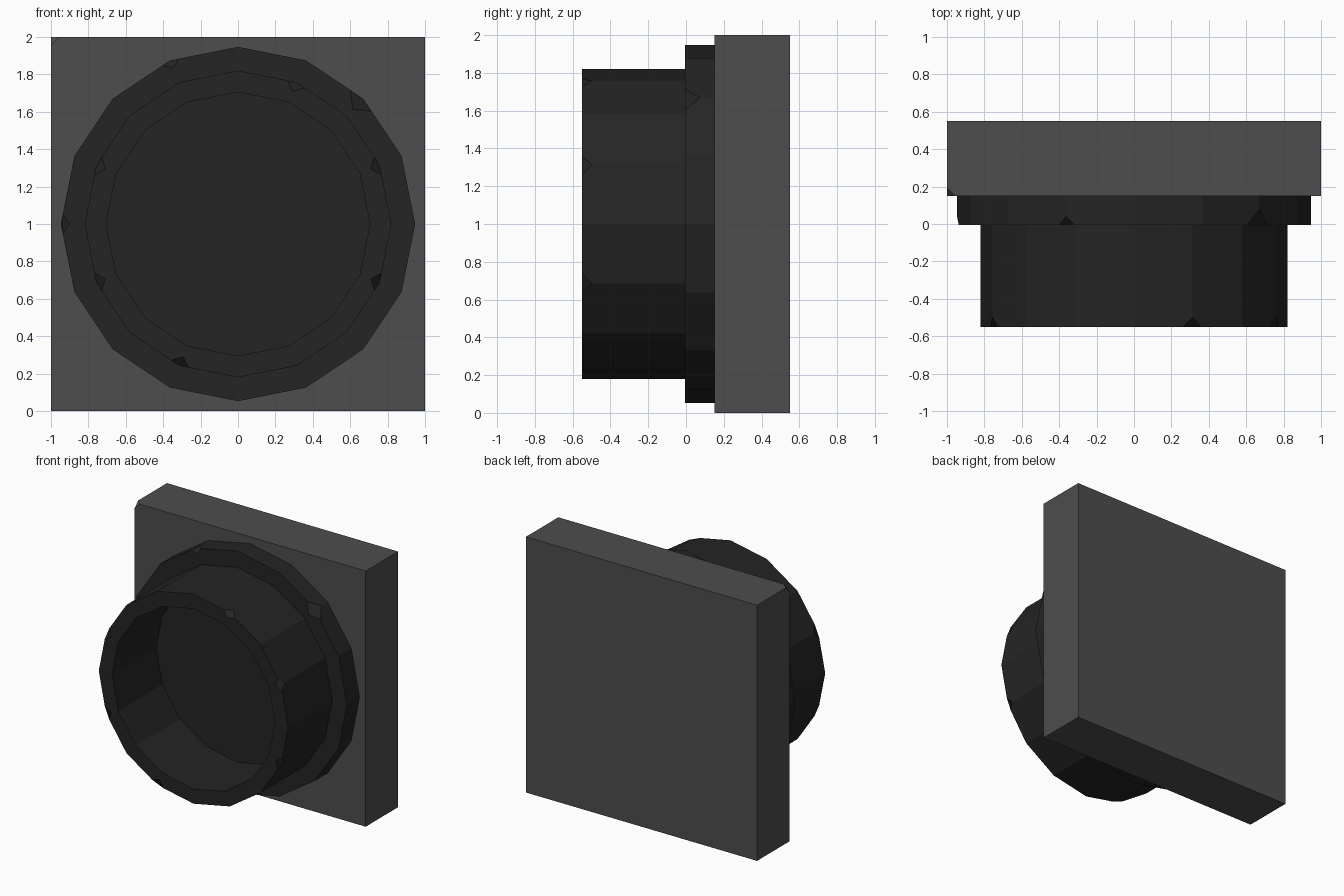
import bpy, bmesh, math
from mathutils import Vector

if "Cube" in bpy.data.objects:
    bpy.data.objects.remove(bpy.data.objects["Cube"])

SIDES = 16


def material(name, v):
    m = bpy.data.materials.new(name)
    m.diffuse_color = (v, v, v, 1)
    m.use_nodes = True
    m.node_tree.nodes["Principled BSDF"].inputs["Base Color"].default_value = m.diffuse_color
    return m


def finish(bm, name, mat):
    bmesh.ops.recalc_face_normals(bm, faces=bm.faces[:])
    me = bpy.data.meshes.new(name)
    bm.to_mesh(me)
    bm.free()
    ob = bpy.data.objects.new(name, me)
    bpy.context.collection.objects.link(ob)
    me.materials.append(mat)
    return ob


def on_ring(r, y, deg):
    a = math.radians(deg)
    return Vector((r * math.cos(a), y, 1 + r * math.sin(a)))


def lathe(profile, closed):
    """Spin (radius, y) points around the y axis; closed loop or capped ends."""
    bm = bmesh.new()
    rings = [[bm.verts.new(on_ring(r, y, 360 * i / SIDES)) for i in range(SIDES)]
             for r, y in profile]
    pairs = list(zip(rings, rings[1:]))
    if closed:
        pairs.append((rings[-1], rings[0]))
    else:
        bm.faces.new(rings[0])
        bm.faces.new(rings[-1])
    for a, b in pairs:
        for i in range(SIDES):
            j = (i + 1) % SIDES
            bm.faces.new((a[i], a[j], b[j], b[i]))
    return bm


def chip(bm, point, size):
    """Knock off the corner nearest to a point."""
    v = min(bm.verts, key=lambda k: (k.co - point).length)
    bmesh.ops.bevel(bm, geom=[v], offset=size, offset_type='OFFSET',
                    segments=1, profile=0.5, affect='VERTICES')


light = material("plate_grey", 0.075)
dark = material("pipe_dark", 0.018)

# square wall plate with one chipped corner
bm = bmesh.new()
bmesh.ops.create_cube(bm, size=1)
for v in bm.verts:
    v.co = Vector((v.co.x * 2, v.co.y * 0.4 + 0.35, v.co.z * 2 + 1))
chip(bm, Vector((-1, 0.15, 2)), 0.045)
finish(bm, "wall_plate", light)

# flange disc, whose front also closes the pipe
bm = lathe([(0.947, 0.16), (0.947, -0.005), (0.76, -0.005)], False)
for deg, size in ((112.5, 0.045), (45, 0.08), (180, 0.05)):
    chip(bm, on_ring(0.947, -0.005, deg), size)
finish(bm, "flange", dark)

# hollow pipe with a chipped rim
bm = lathe([(0.82, 0.02), (0.82, -0.55), (0.705, -0.55), (0.705, 0.02)], True)
for deg in (22.5, 67.5, 157.5, 202.5, 247.5, 337.5):
    chip(bm, on_ring(0.82, -0.55, deg), 0.052)
finish(bm, "pipe", dark)
